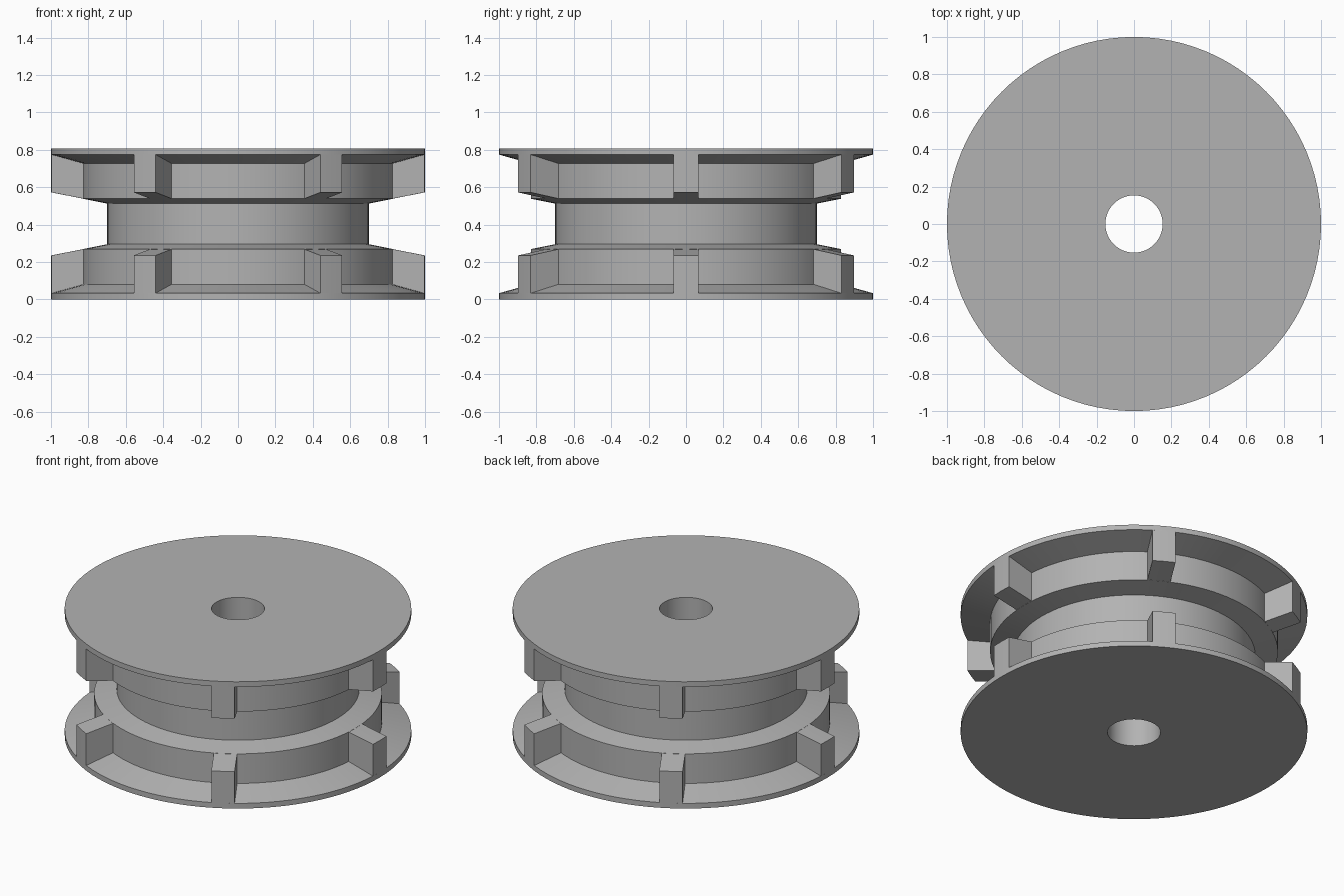
import bpy
import bmesh
from math import cos, sin, sqrt, radians, pi

HEIGHT = 0.807
BORE, CORE, RING, RIM = 0.153, 0.70, 0.83, 1.0
SEGMENTS = 96
HALF_RIB = 0.0675

if "Cube" in bpy.data.objects:
    bpy.data.objects.remove(bpy.data.objects["Cube"])

grey = bpy.data.materials.new("plain grey")
grey.use_nodes = True
colour = (0.45, 0.45, 0.45, 1)
grey.diffuse_color = colour
grey.node_tree.nodes["Principled BSDF"].inputs["Base Color"].default_value = colour


def groove_z(r):
    return 0.295 - 0.2 * (r - CORE)


def flange_z(r):
    return 0.033 + 0.28 * (RIM - r)


def finish(name, bm):
    bmesh.ops.recalc_face_normals(bm, faces=bm.faces)
    mesh = bpy.data.meshes.new(name)
    bm.to_mesh(mesh)
    bm.free()
    mesh.materials.append(grey)
    obj = bpy.data.objects.new(name, mesh)
    bpy.context.collection.objects.link(obj)
    bpy.ops.object.select_all(action='DESELECT')
    obj.select_set(True)
    bpy.context.view_layer.objects.active = obj
    bpy.ops.object.shade_smooth_by_angle(angle=radians(8))
    return obj


# Wheel body: closed section, mirrored top to bottom, turned about z
lower = [(BORE, 0), (RIM, 0), (RIM, flange_z(RIM)), (RING, flange_z(RING)),
         (RING, groove_z(RING)), (CORE, groove_z(CORE))]
section = lower + [(r, HEIGHT - z) for r, z in reversed(lower)]
bm = bmesh.new()
rings = []
for i in range(SEGMENTS):
    a = 2 * pi * i / SEGMENTS
    rings.append([bm.verts.new((r * cos(a), r * sin(a), z)) for r, z in section])
for i in range(SEGMENTS):
    this, following = rings[i], rings[(i + 1) % SEGMENTS]
    for j in range(len(section)):
        k = (j + 1) % len(section)
        bm.faces.new((this[j], following[j], following[k], this[k]))
finish("wheel_body", bm)


# Ribs: parallel-sided blocks with ends following the rim and the ring
def add_rib(name, angle, upper):
    bm = bmesh.new()
    columns = []
    for y in (-HALF_RIB, 0, HALF_RIB):
        column = []
        for r, z in ((RING - 0.005, 0.02), (RIM, 0.02),
                     (RIM, groove_z(RIM)), (RING - 0.005, groove_z(RING))):
            x = sqrt(r * r - y * y)
            column.append(bm.verts.new((x * cos(angle) - y * sin(angle),
                                        x * sin(angle) + y * cos(angle),
                                        HEIGHT - z if upper else z)))
        columns.append(column)
    for a, b in zip(columns, columns[1:]):
        for j in range(4):
            k = (j + 1) % 4
            bm.faces.new((a[j], b[j], b[k], a[k]))
    bm.faces.new(columns[0])
    bm.faces.new(columns[-1])
    finish(name, bm)


for n in range(6):
    for side in ("lower", "upper"):
        add_rib(f"{side}_rib_{n + 1}", radians(60 * n), side == "upper")
